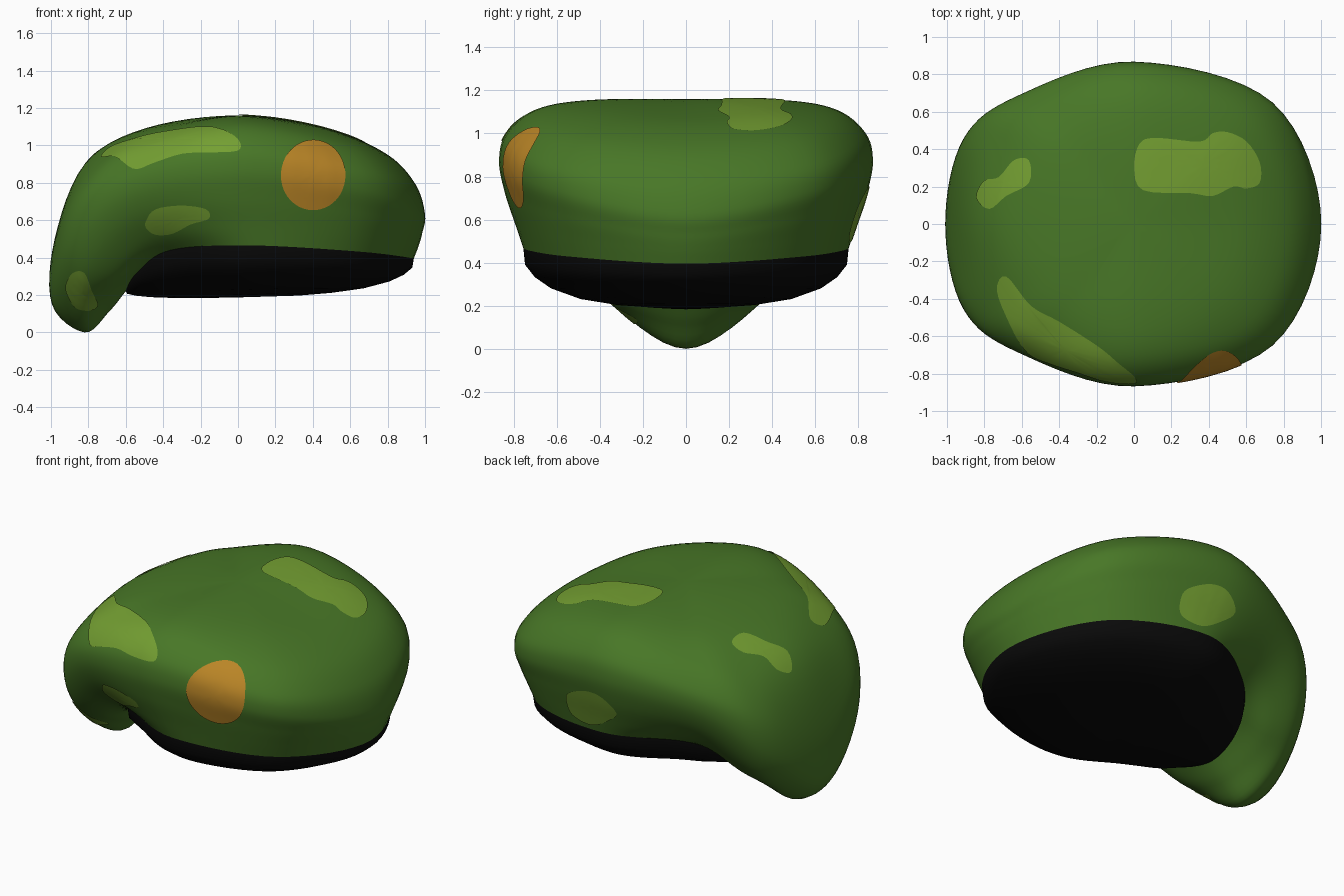
import bpy, math
from mathutils import Vector
from mathutils.bvhtree import BVHTree

if "Cube" in bpy.data.objects:
    bpy.data.objects.remove(bpy.data.objects["Cube"])


def material(name, rgb):
    m = bpy.data.materials.new(name)
    m.diffuse_color = (*rgb, 1)
    m.use_nodes = True
    m.node_tree.nodes["Principled BSDF"].inputs["Base Color"].default_value = m.diffuse_color
    return m


GREEN = material("forest green", (0.065, 0.185, 0.020))
LIME = material("light green", (0.175, 0.35, 0.032))
ORANGE = material("orange", (0.50, 0.24, 0.020))
BLACK = material("black", (0.003, 0.003, 0.003))


def make(name, verts, faces, mat):
    me = bpy.data.meshes.new(name)
    me.from_pydata([tuple(v) for v in verts], [], faces)
    me.materials.append(mat)
    me.polygons.foreach_set("use_smooth", [True] * len(me.polygons))
    me.update()
    ob = bpy.data.objects.new(name, me)
    bpy.context.collection.objects.link(ob)
    return ob


def catmull(a, b, c, d, t):
    return 0.5 * (2 * b + (c - a) * t + (2 * a - 5 * b + 4 * c - d) * t * t
                  + (3 * b - a - 3 * c + d) * t ** 3)


def smooth_loop(pts, n):
    k = len(pts)
    return [catmull(pts[i - 1], pts[i], pts[(i + 1) % k], pts[(i + 2) % k], s / n)
            for i in range(k) for s in range(n)]


def ring_faces(rings, n, first=0):
    return [(first + i * n + j, first + (i + 1) * n + j,
             first + (i + 1) * n + (j + 1) % n, first + i * n + (j + 1) % n)
            for i in range(rings - 1) for j in range(n)]


# Key profiles from crown to band, going round from +x over +y to -x
PROFILES = [
    [(.5, 0, 1.08), (.8, 0, .95), (.95, 0, .79), (1, 0, .63), (.985, 0, .53), (.965, 0, .46), (.94, 0, .395)],
    [(.36, .36, 1.115), (.6, .54, 1.01), (.72, .63, .87), (.74, .65, .75), (.72, .62, .63), (.69, .59, .52), (.67, .56, .43)],
    [(0, .45, 1.155), (0, .7, 1.11), (0, .835, 1.0), (0, .868, .87), (.01, .84, .72), (.04, .79, .57), (.07, .755, .465)],
    [(-.33, .4, 1.11), (-.52, .58, 1.0), (-.6, .67, .87), (-.61, .69, .75), (-.57, .66, .62), (-.48, .6, .51), (-.36, .54, .44)],
    [(-.46, .24, 1.095), (-.73, .38, .93), (-.88, .45, .7), (-.91, .45, .46), (-.84, .41, .28), (-.69, .37, .25), (-.54, .32, .32)],
    [(-.5, 0, 1.09), (-.82, 0, .9), (-.98, 0, .5), (-.995, 0, .15), (-.82, 0, 0), (-.69, 0, .11), (-.6, 0, .22)],
]
keys = [[Vector(p) for p in prof] for prof in PROFILES]
keys += [[Vector((p.x, -p.y, p.z)) for p in prof] for prof in keys[-2:0:-1]]
key_rings = [smooth_loop([prof[i] for prof in keys], 8) for i in range(7)]
N = len(key_rings[0])

# Floppy crown: splined rings with a pole at the top
apex = Vector((0, 0, 1.16))
columns = []
for j in range(N):
    col = [apex] + [r[j] for r in key_rings]
    before = Vector((-col[1].x, -col[1].y, col[1].z))
    col = [before] + col + [2 * col[-1] - col[-2]]
    out = [catmull(*col[i:i + 4], s / 6) for i in range(7) for s in range(6)]
    columns.append(out[1:] + [col[-2]])
rings = len(columns[0])
verts = [columns[j][i] for i in range(rings) for j in range(N)]
for v in verts:
    v.z = max(v.z, 0)
faces = ring_faces(rings, N)
verts.append(apex)
faces += [(len(verts) - 1, j, (j + 1) % N) for j in range(N)]
make("crown", verts, faces, GREEN)
surface = BVHTree.FromPolygons(verts, faces)

# Black head band with its rounded, closed underside
edge = key_rings[-1]
verts = []
levels = [(1, 1), (.99, .73), (.93, .52), (.83, .33), (.65, .15), (.43, .05), (.2, 0)]
for scale, w in levels:
    for p in edge:
        x = .17 + (p.x - .17) * scale
        zb = .187 + .03 * x
        verts.append(Vector((x, p.y * scale, zb + (p.z - zb) * w)))
faces = ring_faces(len(levels), N)
last = (len(levels) - 1) * N
verts.append(Vector((.17, 0, .192)))
faces += [(len(verts) - 1, last + (j + 1) % N, last + j) for j in range(N)]
make("head_band", verts, faces, BLACK)


def plate(name, outline, u, v, look, mat, lift=.005):
    """Thin patch: 2D outline projected on the crown along the look direction."""
    u, v, look = Vector(u), Vector(v), Vector(look).normalized()
    loop = smooth_loop([Vector(p) for p in outline], 4)
    n = len(loop)
    mid = sum(loop, Vector((0, 0))) / n
    flat = [mid + (p - mid) * s for s in (1, .85, .7, .55, .4, .2) for p in loop] + [mid]
    pts = []
    for p in flat:
        q = u * p.x + v * p.y
        hit, nor, _, _ = surface.ray_cast(q - look * 5, look)
        if hit is None:
            hit, nor, _, _ = surface.find_nearest(q - look * .8)
        pts.append(hit + nor * lift)
    fs = ring_faces(6, n) + [(6 * n, 5 * n + (j + 1) % n, 5 * n + j) for j in range(n)]
    area = sum(loop[i - 1].cross(loop[i]) for i in range(n))
    # make the faces point back at the viewer
    if area * u.cross(v).dot(look) < 0:
        fs = [f[::-1] for f in fs]
    ob = make(name, pts, fs, mat)
    if sum(f.normal.dot(look) * f.area for f in ob.data.polygons) > 0:
        ob.data.flip_normals()


X, Y, Z = (1, 0, 0), (0, 1, 0), (0, 0, 1)
# Camouflage patches
plate("top_patch", [(0, .3), (.03, .43), (.12, .46), (.35, .44), (.42, .485), (.5, .49), (.6, .44), (.67, .33),
                    (.67, .22), (.6, .19), (.53, .2), (.42, .15), (.3, .165), (.05, .18)],
      X, Y, (0, 0, -1), LIME)
plate("side_patch", [(-.84, .14), (-.8, .23), (-.72, .25), (-.64, .34), (-.56, .34), (-.56, .22), (-.68, .15), (-.77, .08)],
      X, Y, (0, 0, -1), LIME)
plate("shoulder_patch", [(-.73, .58), (-.68, .71), (-.55, .6), (-.4, .55), (-.2, .45), (-.1, .36), (0, .22), (0, .12),
                         (-.15, .12), (-.3, .16), (-.45, .16), (-.56, .18), (-.66, .4)],
      X, (0, .5, .5), (0, 1, -1), LIME)
plate("front_patch", [(-.49, .6), (-.44, .66), (-.3, .68), (-.17, .66), (-.155, .61), (-.25, .58), (-.35, .53), (-.44, .525), (-.49, .56)],
      X, Z, Y, LIME)
plate("tip_patch", [(-.92, .25), (-.88, .32), (-.82, .32), (-.78, .22), (-.75, .15), (-.79, .12), (-.86, .13), (-.9, .18)],
      X, Z, Y, LIME)
plate("back_patch", [(.3, .6), (.27, .68), (.12, .75), (0, .74), (-.08, .65), (0, .57), (.13, .5), (.27, .52)],
      X, Z, (0, -1, 0), LIME)

# Round badge on the front
plate("badge", [(.4 + .172 * math.cos(i * math.pi / 6), .84 + .185 * math.sin(i * math.pi / 6)) for i in range(12)],
      X, Z, Y, ORANGE, .007)
